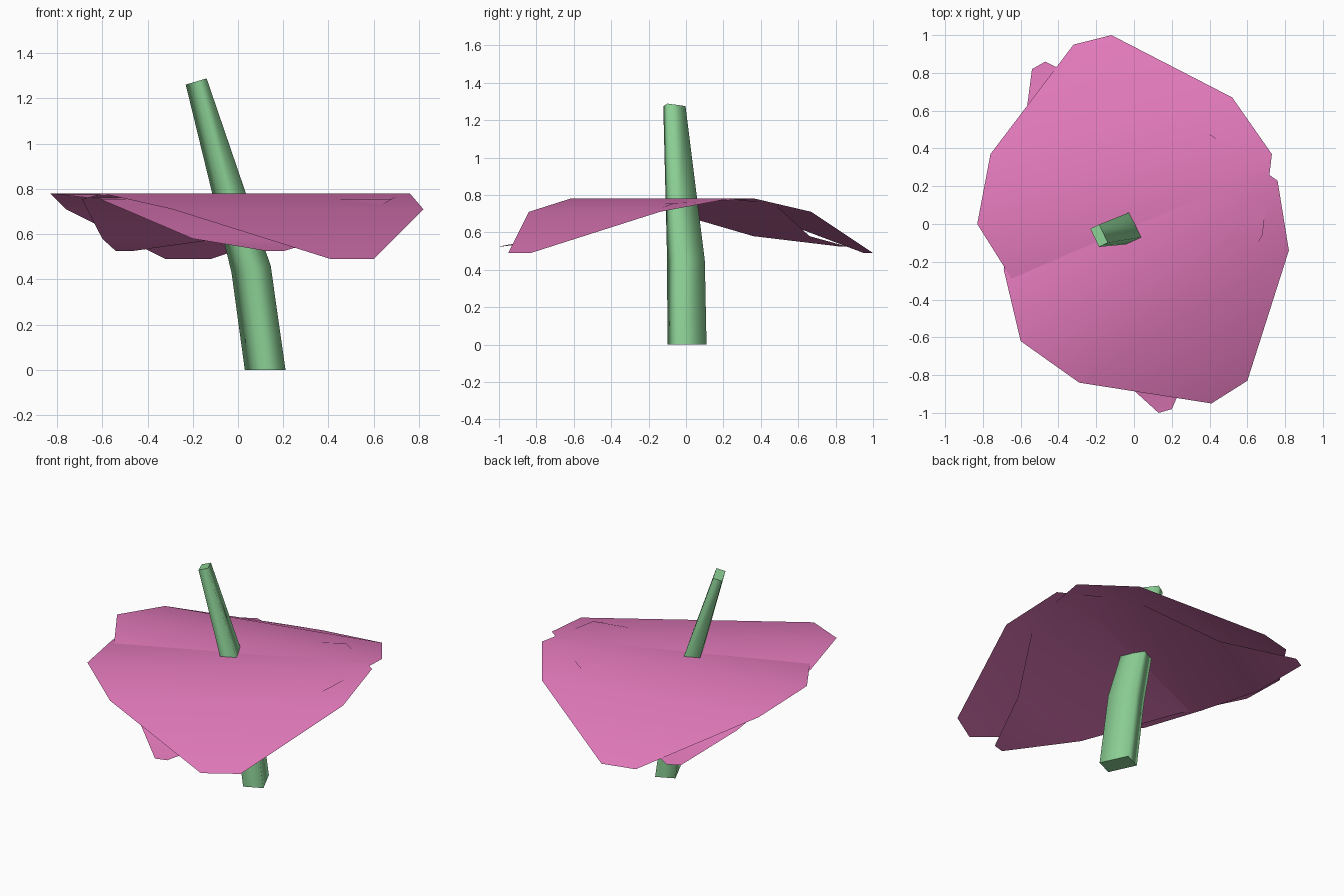
import bpy, bmesh, math

if "Cube" in bpy.data.objects:
    bpy.data.objects.remove(bpy.data.objects["Cube"])


def material(name, rgb):
    m = bpy.data.materials.new(name)
    m.diffuse_color = (*rgb, 1)
    m.use_nodes = True
    m.node_tree.nodes["Principled BSDF"].inputs["Base Color"].default_value = m.diffuse_color
    return m


pink = material("petal pink", (0.75, 0.19, 0.49))
green = material("stem green", (0.26, 0.63, 0.30))


def finish(name, bm, mat):
    me = bpy.data.meshes.new(name)
    bm.to_mesh(me)
    bm.free()
    me.materials.append(mat)
    ob = bpy.data.objects.new(name, me)
    bpy.context.collection.objects.link(ob)
    return ob


# Drooping petal sheets: each row is left x, y, right x, y, height (front to back)
def petal_sheet(name, rows):
    bm = bmesh.new()
    edges = [(bm.verts.new((lx, ly, z)), bm.verts.new((rx, ry, z)))
             for lx, ly, rx, ry, z in rows]
    for (l0, r0), (l1, r1) in zip(edges, edges[1:]):
        bm.faces.new((l0, r0, r1, l1)).smooth = True
    return finish(name, bm, pink)


petal_sheet("front_petal", [
    (0.41, -0.95, 0.60, -0.83, 0.49),
    (-0.29, -0.84, 0.82, -0.14, 0.71),
    (-0.60, -0.62, 0.76, 0.23, 0.78),
    (-0.69, -0.24, 0.41, 0.47, 0.755),
    (-0.60, 0.36, -0.075, 0.66, 0.58),
    (-0.54, 0.82, -0.47, 0.86, 0.525)])

petal_sheet("back_petal", [
    (0.13, -1.00, 0.20, -0.98, 0.525),
    (-0.20, -0.70, 0.39, -0.55, 0.58),
    (-0.61, -0.35, 0.68, -0.06, 0.755),
    (-0.83, 0.00, 0.73, 0.37, 0.78),
    (-0.76, 0.37, 0.52, 0.67, 0.71),
    (-0.32, 0.95, -0.12, 1.00, 0.49)])

# Bent, tapering stem with a turned rectangular section:
# centre x, y, z, section depth, section width, tilt of the ring along x
STEM = [(0.12, 0.005, 0.0, 0.177, 0.116, 0.0),
        (0.058, 0.0, 0.445, 0.17, 0.112, 0.17),
        (-0.185, -0.062, 1.275, 0.107, 0.052, 0.3)]
turn = math.radians(25)
c, s = math.cos(turn), math.sin(turn)
bm = bmesh.new()
rings = []
for x, y, z, depth, width, tilt in STEM:
    ring = []
    for i, j in ((-1, -1), (1, -1), (1, 1), (-1, 1)):
        px, py = i * width / 2, j * depth / 2
        dx, dy = px * c - py * s, px * s + py * c
        ring.append(bm.verts.new((x + dx, y + dy, z + tilt * dx)))
    rings.append(ring)
for lo, hi in zip(rings, rings[1:]):
    for k in range(4):
        n = (k + 1) % 4
        bm.faces.new((lo[k], lo[n], hi[n], hi[k])).smooth = True
bm.faces.new(rings[0][::-1])
bm.faces.new(rings[-1])
finish("stem", bm, green)
